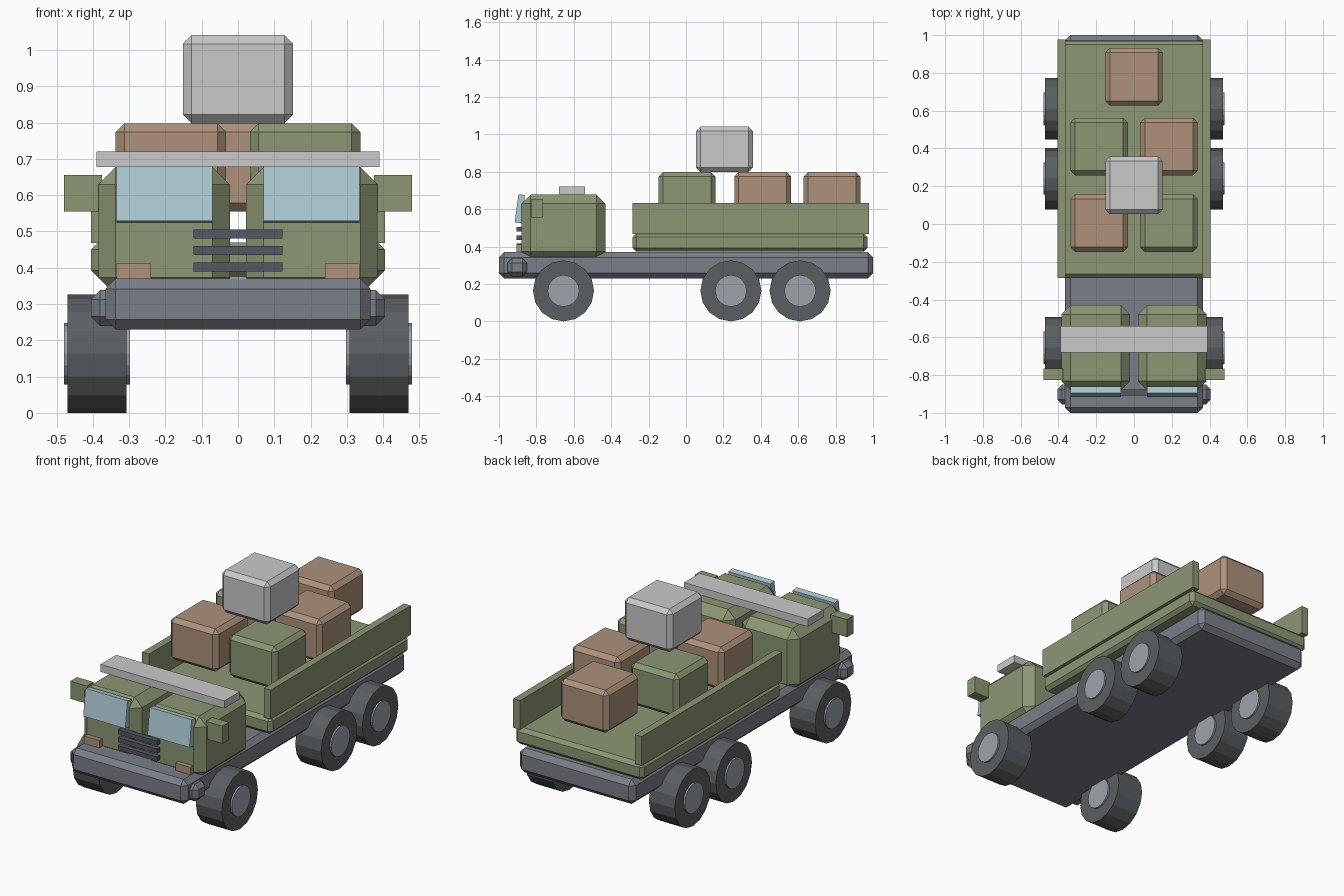
import bpy
import bmesh
from math import pi
from mathutils import Matrix

if "Cube" in bpy.data.objects:
    bpy.data.objects.remove(bpy.data.objects["Cube"], do_unlink=True)


def material(name, *rgb):
    """Make a flat material from 0-255 display values."""
    lin = [((c / 255 + 0.055) / 1.055) ** 2.4 for c in rgb] + [1.0]
    mat = bpy.data.materials.new(name)
    mat.use_nodes = True
    mat.diffuse_color = lin
    mat.node_tree.nodes["Principled BSDF"].inputs["Base Color"].default_value = lin
    return mat


GREEN = material("olive green", 140, 151, 116)
BROWN = material("crate brown", 173, 146, 123)
PALE = material("pale grey", 202, 202, 202)
STEEL = material("chassis grey", 122, 126, 136)
DARK = material("grille grey", 85, 88, 98)
RUBBER = material("tyre rubber", 91, 95, 98)
HUB = material("hub grey", 157, 163, 171)
GLASS = material("window blue", 174, 204, 213)


def finish(name, bm, mat):
    mesh = bpy.data.meshes.new(name)
    bm.to_mesh(mesh)
    bm.free()
    mesh.materials.append(mat)
    obj = bpy.data.objects.new(name, mesh)
    bpy.context.collection.objects.link(obj)
    return obj


def box(name, mat, x, y, z, bevel=0):
    """Box from (min, max) ranges, with an optional one-step chamfer."""
    spans = (x, y, z)
    bm = bmesh.new()
    bmesh.ops.create_cube(bm, size=1)
    for v in bm.verts:
        v.co = [(a + b) / 2 + c * (b - a) for c, (a, b) in zip(v.co, spans)]
    if bevel:
        bmesh.ops.bevel(bm, geom=bm.edges[:], offset=bevel, segments=1,
                        affect='EDGES')
    return finish(name, bm, mat)


def pair(name, mat, x, y, z, bevel=0):
    """Matching boxes on the left (+x) and right (-x)."""
    return [box("left_" + name, mat, x, y, z, bevel),
            box("right_" + name, mat, (-x[1], -x[0]), y, z, bevel)]


def disc(name, mat, radius, x, y, z):
    """Cylinder lying along the x axis."""
    bm = bmesh.new()
    bmesh.ops.create_cone(bm, cap_ends=True, segments=16, radius1=radius,
                          radius2=radius, depth=x[1] - x[0])
    bmesh.ops.transform(bm, verts=bm.verts, matrix=Matrix.Translation(
        ((x[0] + x[1]) / 2, y, z)) @ Matrix.Rotation(pi / 2, 4, 'Y'))
    return finish(name, bm, mat)


# Chassis and bumper
box("chassis", STEEL, (-0.365, 0.365), (-1, 1), (0.23, 0.37), 0.028)
box("bumper", STEEL, (-0.405, 0.405), (-0.955, -0.85), (0.24, 0.338), 0.025)

# Split cab, roof bar and mirrors
pair("cab", GREEN, (0.022, 0.385), (-0.88, -0.43), (0.325, 0.677), 0.048)
box("roof_bar", PALE, (-0.39, 0.39), (-0.68, -0.54), (0.677, 0.72))
pair("mirror", GREEN, (0.375, 0.48), (-0.825, -0.765), (0.555, 0.655))

# Windscreens lean back at the top
for pane in pair("windscreen", GLASS, (0.07, 0.335), (-0.018, 0.018), (-0.076, 0.076)):
    pane.location = (0, -0.888, 0.602)
    pane.rotation_euler.x = -0.13

# Grille bars and headlights
for i in range(3):
    z = 0.39 + i * 0.045
    box(f"grille_bar_{i + 1}", DARK, (-0.123, 0.123), (-0.907, -0.877), (z, z + 0.025))
pair("headlight", BROWN, (0.24, 0.335), (-0.907, -0.867), (0.365, 0.412))

# Cargo bed with open ends
box("bed_floor", GREEN, (-0.405, 0.405), (-0.285, 0.97), (0.373, 0.47), 0.02)
pair("bed_wall", GREEN, (0.362, 0.405), (-0.285, 0.978), (0.468, 0.634))

# Cargo crates: material, centre x, centre y, base z
crates = [(BROWN, 0, 0.78, 0.555), (GREEN, -0.185, 0.41, 0.555),
          (BROWN, 0.185, 0.41, 0.555), (BROWN, -0.185, 0.005, 0.555),
          (GREEN, 0.185, 0.005, 0.555), (PALE, 0, 0.205, 0.798)]
for i, (mat, x, y, z) in enumerate(crates):
    box(f"crate_{i + 1}", mat, (x - 0.152, x + 0.152), (y - 0.152, y + 0.152),
        (z, z + 0.243), 0.024)

# Three axles of wheels with slightly proud hubs
for axle, y in (("front", -0.655), ("middle", 0.24), ("rear", 0.61)):
    for side, s in (("left", 1), ("right", -1)):
        for part, mat, r, a, b in (("tyre", RUBBER, 0.163, 0.307, 0.47),
                                   ("hub", HUB, 0.085, 0.297, 0.479)):
            disc(f"{axle}_{side}_{part}", mat, r, sorted((s * a, s * b)), y, 0.163)
